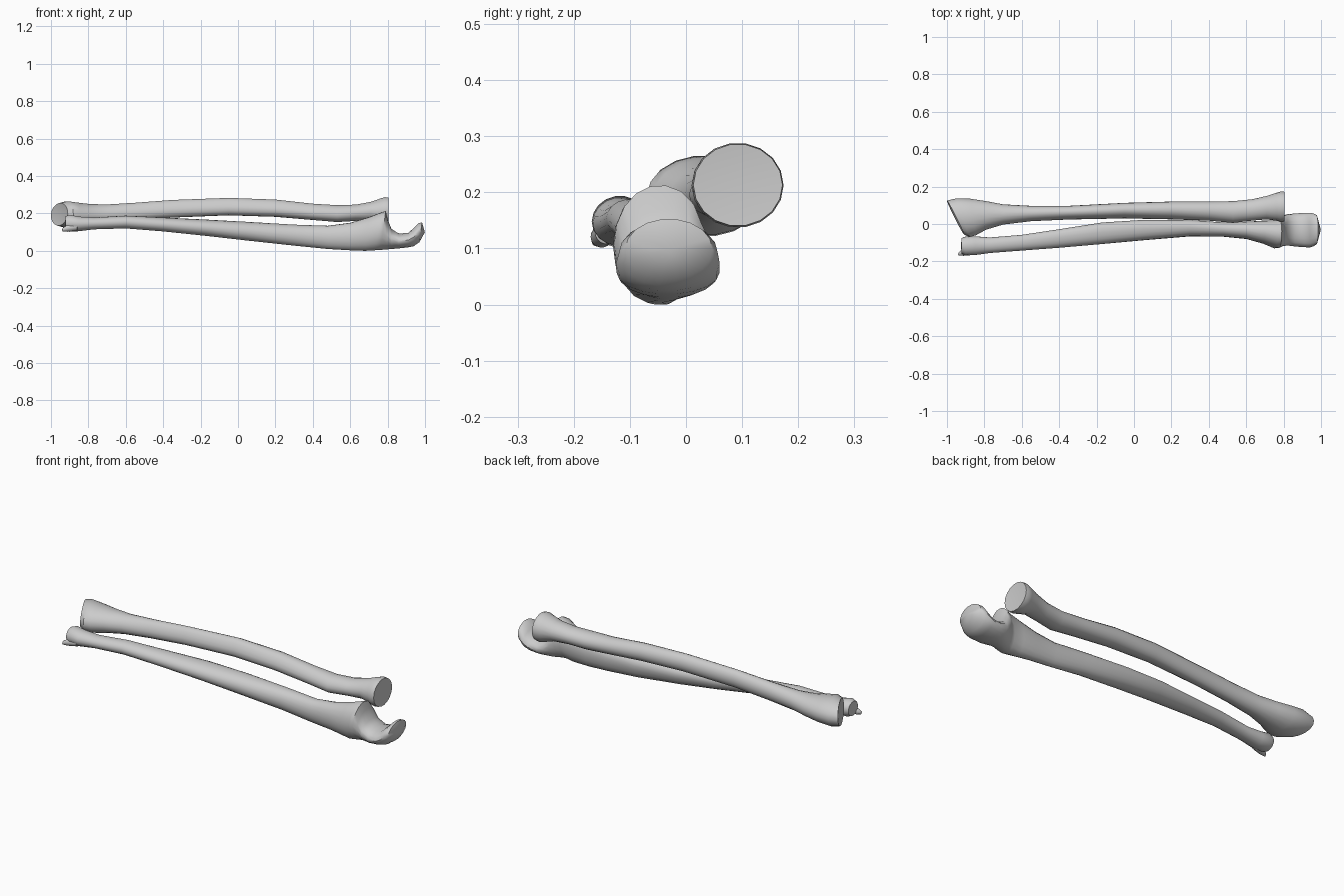
import bpy, bmesh, math

SIDES = 18


def outline(ridge, angle):
    """Unit cross-section with one raised ridge, scaled to fill -1..1 on both axes."""
    pts = []
    for i in range(SIDES):
        a = 2 * math.pi * i / SIDES
        r = 1 + ridge * max(0, math.cos(a - angle)) ** 5
        pts.append((r * math.cos(a), r * math.sin(a)))
    ranges = [(min(c), max(c)) for c in zip(*pts)]
    return [tuple(2 * (p[k] - lo) / (hi - lo) - 1 for k, (lo, hi) in enumerate(ranges))
            for p in pts]


def loft(name, sections, caps, ridge=0.0, ridge_deg=0.0):
    """Skin rings (x, y0, y1, z0, z1, lean over y, lean over z); caps = end centre depths."""
    bm = bmesh.new()
    rings = []
    n = len(sections)
    for i, (x, y0, y1, z0, z1, sy, sz) in enumerate(sections):
        t = (x - sections[0][0]) / (sections[-1][0] - sections[0][0])
        k = ridge * math.sin(math.pi * t) ** 1.5 if 0 < t < 1 else 0
        ring = []
        for v, w in outline(k, math.radians(ridge_deg)):
            ring.append(bm.verts.new((x + sy * v + sz * w,
                                      (y0 + y1) / 2 + v * (y1 - y0) / 2,
                                      (z0 + z1) / 2 + w * (z1 - z0) / 2)))
        rings.append(ring)
    for a, b in zip(rings, rings[1:]):
        for i in range(SIDES):
            j = (i + 1) % SIDES
            bm.faces.new((a[i], a[j], b[j], b[i]))
    for sec, ring, dx in ((sections[0], rings[0], caps[0]), (sections[-1], rings[-1], caps[1])):
        c = bm.verts.new((sec[0] + dx, (sec[1] + sec[2]) / 2, (sec[3] + sec[4]) / 2))
        for i in range(SIDES):
            bm.faces.new((ring[i], ring[(i + 1) % SIDES], c))
    bmesh.ops.recalc_face_normals(bm, faces=bm.faces)
    mesh = bpy.data.meshes.new(name)
    bm.to_mesh(mesh)
    bm.free()
    obj = bpy.data.objects.new(name, mesh)
    bpy.context.collection.objects.link(obj)
    bpy.ops.object.select_all(action='DESELECT')
    obj.select_set(True)
    bpy.context.view_layer.objects.active = obj
    bpy.ops.object.shade_smooth_by_angle(angle=math.radians(40))
    return obj


# Radius: flared wrist end, bowed shaft, tuberosity, neck and disc head
loft("radius", [
    (-.955, -.055, .125, .135, .255, -.045, .005),
    (-.915, -.07, .137, .122, .265, -.035, 0),
    (-.86, -.06, .135, .125, .258, -.015, 0),
    (-.79, -.03, .122, .135, .25, 0, 0),
    (-.70, -.003, .105, .148, .248, 0, 0),
    (-.55, .015, .097, .162, .257, 0, 0),
    (-.35, .024, .097, .178, .272, 0, 0),
    (-.05, .03, .113, .19, .283, 0, 0),
    (.20, .025, .12, .182, .274, 0, 0),
    (.40, .018, .12, .165, .252, 0, 0),
    (.53, .006, .122, .154, .244, 0, 0),
    (.63, .018, .132, .16, .247, 0, 0),
    (.71, .025, .15, .16, .262, 0, 0),
    (.765, .017, .168, .143, .281, 0, 0),
    (.785, .01, .174, .138, .287, 0, 0),
    (.805, .013, .172, .141, .285, 0, 0),
], (.012, -.006), .35, 205)

# Ulna: small wrist head, tapering shaft, pointed front process, hooked elbow end
loft("ulna", [
    (-.922, -.158, -.075, .11, .185, 0, 0),
    (-.90, -.168, -.067, .102, .193, 0, 0),
    (-.85, -.166, -.066, .105, .183, 0, 0),
    (-.77, -.155, -.072, .115, .178, 0, 0),
    (-.60, -.142, -.058, .12, .188, 0, 0),
    (-.40, -.127, -.028, .104, .178, 0, 0),
    (-.17, -.107, .008, .08, .167, 0, 0),
    (.05, -.087, .022, .055, .155, 0, 0),
    (.30, -.066, .021, .028, .14, 0, 0),
    (.48, -.068, .008, .01, .134, 0, 0),
    (.60, -.08, .012, .003, .15, 0, 0),
    (.69, -.105, .018, 0, .18, 0, .01),
    (.75, -.13, .02, .003, .207, 0, .02),
    (.775, -.128, .03, .005, .212, 0, .015),
    (.795, -.118, .045, .007, .17, 0, .005),
    (.82, -.115, .052, .01, .118, 0, 0),
    (.86, -.12, .056, .013, .092, 0, 0),
    (.91, -.124, .06, .019, .096, 0, 0),
    (.94, -.125, .06, .025, .122, 0, 0),
    (.958, -.12, .057, .033, .148, 0, .008),
    (.977, -.108, .047, .046, .152, 0, .007),
], (-.003, .022), .3, 40)

# Pointed tip beside the wrist end of the ulna
loft("ulna_wrist_tip", [
    (-.938, -.168, -.152, .104, .122, 0, 0),
    (-.91, -.17, -.13, .102, .14, 0, 0),
    (-.86, -.162, -.12, .108, .15, 0, 0),
], (-.003, .01))
